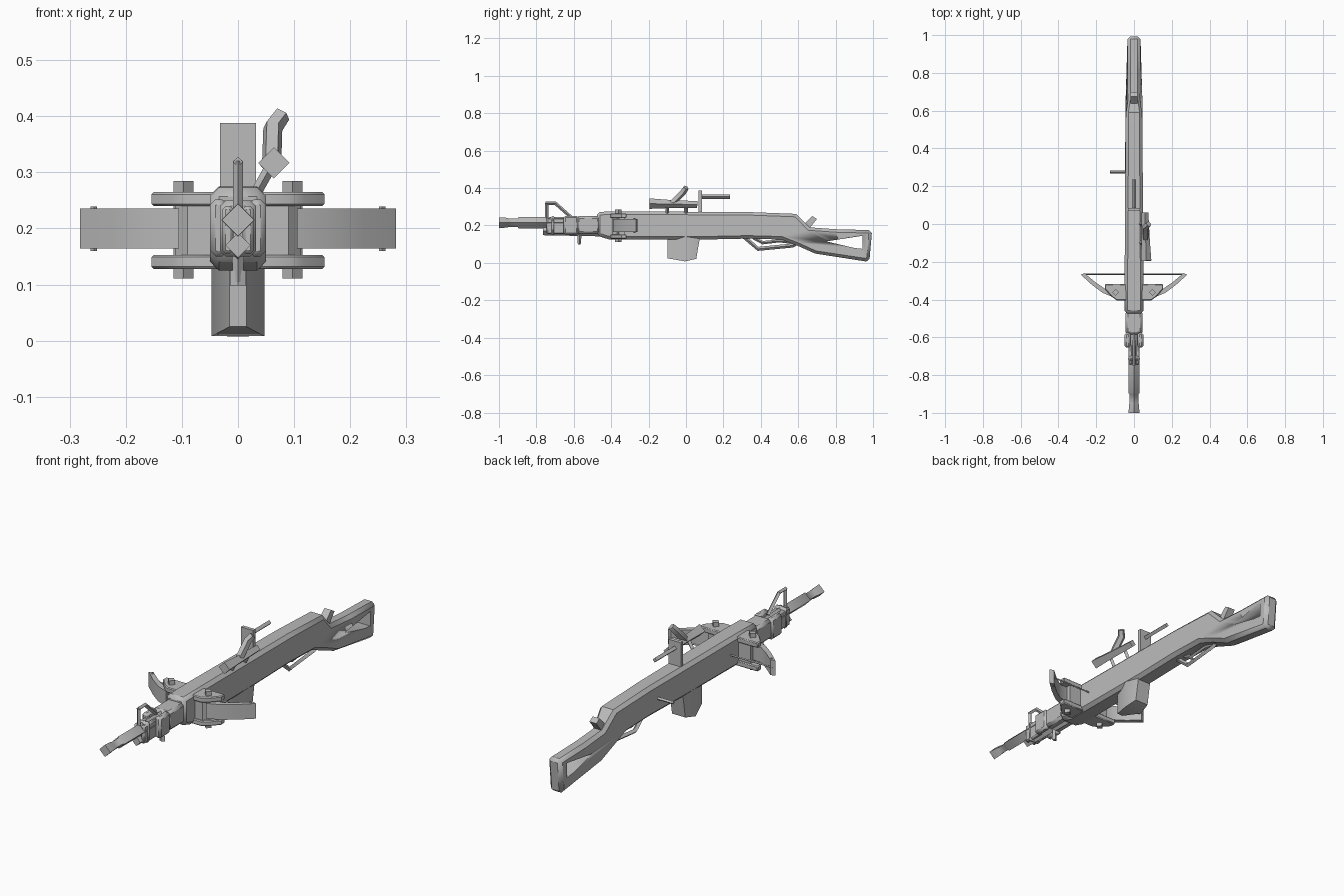
import bpy, bmesh, math
from mathutils import Vector

if "Cube" in bpy.data.objects:
    bpy.data.objects.remove(bpy.data.objects["Cube"])

metal = bpy.data.materials.new("plain grey")
metal.diffuse_color = (0.5, 0.5, 0.5, 1)
metal.use_nodes = True
metal.node_tree.nodes["Principled BSDF"].inputs["Base Color"].default_value = metal.diffuse_color


def finish(name, bm, bevel=0, smooth=40):
    bmesh.ops.recalc_face_normals(bm, faces=bm.faces)
    me = bpy.data.meshes.new(name)
    bm.to_mesh(me)
    bm.free()
    me.materials.append(metal)
    ob = bpy.data.objects.new(name, me)
    bpy.context.collection.objects.link(ob)
    if bevel:
        b = ob.modifiers.new("bevel", 'BEVEL')
        b.width, b.segments, b.limit_method = bevel, 1, 'ANGLE'
        b.angle_limit = math.radians(50)
    bpy.context.view_layer.objects.active = ob
    ob.select_set(True)
    bpy.ops.object.shade_smooth_by_angle(angle=math.radians(smooth))
    ob.select_set(False)
    return ob


def slab(name, pts, lo, hi, axis='x', bevel=0, taper=None):
    """Extrude an outline: (y, z) points along x, or (x, y) points along z."""
    bm = bmesh.new()
    rings = []
    for h in (lo, hi):
        ring = []
        for a, b in pts:
            w = h * taper(a) if taper else h
            ring.append(bm.verts.new((w, a, b) if axis == 'x' else (a, b, h)))
        rings.append(ring)
    n = len(pts)
    bm.faces.new(rings[0])
    bm.faces.new(rings[1])
    for i in range(n):
        j = (i + 1) % n
        bm.faces.new((rings[0][i], rings[0][j], rings[1][j], rings[1][i]))
    return finish(name, bm, bevel)


def rod(name, stations, n=4, smooth=40):
    """Loft polygon rings through (point, radius) stations."""
    pts = [Vector(p) for p, r in stations]
    bm = bmesh.new()
    rings = []
    for i, (p, r) in enumerate(stations):
        d = (pts[min(i + 1, len(pts) - 1)] - pts[max(i - 1, 0)]).normalized()
        side = Vector((1, 0, 0)) if abs(d.x) < 0.9 else Vector((0, 0, 1))
        u = d.cross(side).normalized()
        v = d.cross(u)
        rings.append([bm.verts.new(pts[i] + r * (u * math.cos(2 * math.pi * k / n)
                      + v * math.sin(2 * math.pi * k / n))) for k in range(n)])
    for a, b in zip(rings, rings[1:]):
        for k in range(n):
            j = (k + 1) % n
            bm.faces.new((a[k], a[j], b[j], b[k]))
    bm.faces.new(rings[0])
    bm.faces.new(rings[-1])
    return finish(name, bm, 0, smooth)


def box(name, x, y, z, bevel=0):
    return slab(name, [(y[0], z[0]), (y[1], z[0]), (y[1], z[1]), (y[0], z[1])],
                x[0], x[1], bevel=bevel)


# Receiver and shoulder stock in one outline, narrower towards the butt
body = slab("body_and_stock", [
    (-0.475, 0.145), (-0.41, 0.125), (0.1, 0.125), (0.33, 0.13), (0.51, 0.125),
    (0.60, 0.09), (0.69, 0.05), (0.98, 0.005), (0.995, 0.175), (0.80, 0.18),
    (0.66, 0.19), (0.59, 0.262), (0.33, 0.272), (-0.33, 0.275), (-0.475, 0.273)],
    -0.05, 0.05, bevel=0.016,
    taper=lambda y: 1 if y < 0.1 else (0.92 if y < 0.62 else 0.7))
cutter = slab("stock_opening_cutter", [(0.75, 0.115), (0.90, 0.08), (0.945, 0.075),
              (0.945, 0.145)], -0.1, 0.1)
cutter.hide_render = True
cutter.hide_viewport = True
cut = body.modifiers.new("opening", 'BOOLEAN')
cut.object = cutter
cut.operation = 'DIFFERENCE'
cut.solver = 'EXACT'

# Hammer behind the receiver
slab("hammer", [(0.60, 0.18), (0.66, 0.185), (0.70, 0.235), (0.675, 0.25), (0.63, 0.205)],
     -0.018, 0.018)

# Magazine, wedge shaped towards the front
mag = [(0.015, -0.10), (0.047, -0.005), (0.035, 0.075)]
bm = bmesh.new()
top, low = [], []
for x, y in mag + [(-x, y) for x, y in reversed(mag)]:
    top.append(bm.verts.new((x, y, 0.14)))
    low.append(bm.verts.new((x, y if y < 0.05 else 0.055,
                             0.025 if y < -0.05 else (0.008 if y < 0 else 0.022))))
for i in range(6):
    j = (i + 1) % 6
    bm.faces.new((top[i], top[j], low[j], low[i]))
bm.faces.new(top)
for q in ((0, 1, 4, 5), (1, 2, 3, 4)):
    bm.faces.new([low[i] for i in q])
finish("magazine", bm)

# Trigger guard and trigger
rod("trigger_guard", [((0, 0.31, 0.14), 0.011), ((0, 0.385, 0.075), 0.011),
    ((0, 0.57, 0.093), 0.011), ((0, 0.60, 0.11), 0.011)])
rod("trigger", [((0, 0.36, 0.135), 0.009), ((0, 0.41, 0.108), 0.009),
    ((0, 0.50, 0.118), 0.008), ((0, 0.56, 0.11), 0.008)])
rod("bolt_handle", [((-0.03, 0.275, 0.2), 0.007), ((-0.127, 0.275, 0.2), 0.007)])

# Barrel with muzzle, and the tube under it
rod("barrel", [((0, y, 0.215), r) for y, r in (
    (-1, 0.029), (-0.955, 0.026), (-0.95, 0.023), (-0.90, 0.023), (-0.895, 0.03),
    (-0.76, 0.03), (-0.46, 0.03))], smooth=60)
rod("lower_tube", [((0, -0.765, 0.17), 0.022), ((0, -0.46, 0.17), 0.028)], 4)

# Front receiver sleeve and clamp
box("front_sleeve", (-0.045, 0.045), (-0.585, -0.46), (0.155, 0.25), 0.012)
for s in (-1, 1):
    box("clamp_jaw", sorted((s * 0.018, s * 0.05)), (-0.655, -0.575), (0.15, 0.252), 0.01)
    box("clamp_finger", sorted((s * 0.008, s * 0.028)), (-0.745, -0.64), (0.155, 0.24), 0.006)
box("clamp_band", (-0.032, 0.032), (-0.725, -0.70), (0.15, 0.25), 0.01)
rod("clamp_screw", [((0, -0.57, 0.16), 0.011), ((0, -0.57, 0.105), 0.009)])
slab("screw_tab", [(0, -0.577), (0.014, -0.57), (0, -0.563), (-0.014, -0.57)],
     0.098, 0.125, 'z')

# Front sight frame
for a, b in (((-0.745, 0.235), (-0.745, 0.32)), ((-0.75, 0.319), (-0.695, 0.319)),
             ((-0.70, 0.32), (-0.615, 0.245))):
    rod("front_sight_bar", [((0, *a), 0.009), ((0, *b), 0.009)])

# Rear sight plate with a rod behind
box("rear_sight_plate", (-0.032, 0.032), (0.068, 0.085), (0.26, 0.388))
rod("rear_sight_rod", [((0, 0.075, 0.354), 0.011), ((0, 0.235, 0.354), 0.011)])

# Side scope with angled eyepiece and mounts
rod("side_scope", [((0.064, -0.195, 0.317), 0.028), ((0.062, -0.09, 0.315), 0.022),
    ((0.058, 0.06, 0.312), 0.018)])
rod("scope_eyepiece", [((0.06, -0.075, 0.32), 0.018), ((0.062, -0.015, 0.38), 0.018),
    ((0.078, 0.0, 0.403), 0.016)], 5)
for y in (-0.10, 0.0):
    rod("scope_mount", [((0.03, y, 0.26), 0.01), ((0.058, y, 0.31), 0.01)])

# Folding bow: plates, pins, hubs and limbs on both sides
for s in (-1, 1):
    plate = [(s * x, y) for x, y in ((0.03, -0.405), (0.09, -0.405), (0.118, -0.385),
             (0.154, -0.345), (0.154, -0.318), (0.03, -0.318))]
    for z in (0.128, 0.24):
        slab("bow_plate", plate, z, z + 0.025, 'z', 0.004)
    slab("bow_hub", [(s * x, y) for x, y in ((0.03, -0.395), (0.09, -0.395),
         (0.112, -0.37), (0.112, -0.325), (0.03, -0.325))], 0.15, 0.242, 'z')
    rod("bow_pin", [((s * 0.097, -0.362, 0.111), 0.018), ((s * 0.097, -0.362, 0.285), 0.018)])
    slab("bow_limb", [(s * x, y) for x, y in ((0.105, -0.39), (0.165, -0.365),
         (0.225, -0.32), (0.282, -0.268), (0.262, -0.26), (0.205, -0.308),
         (0.155, -0.342), (0.105, -0.345))], 0.164, 0.236, 'z')
    rod("limb_tip_pin", [((s * 0.257, -0.275, 0.16), 0.006), ((s * 0.257, -0.275, 0.239), 0.006)])
rod("bow_string", [((-0.27, -0.266, 0.2), 0.004), ((0.27, -0.266, 0.2), 0.004)])
